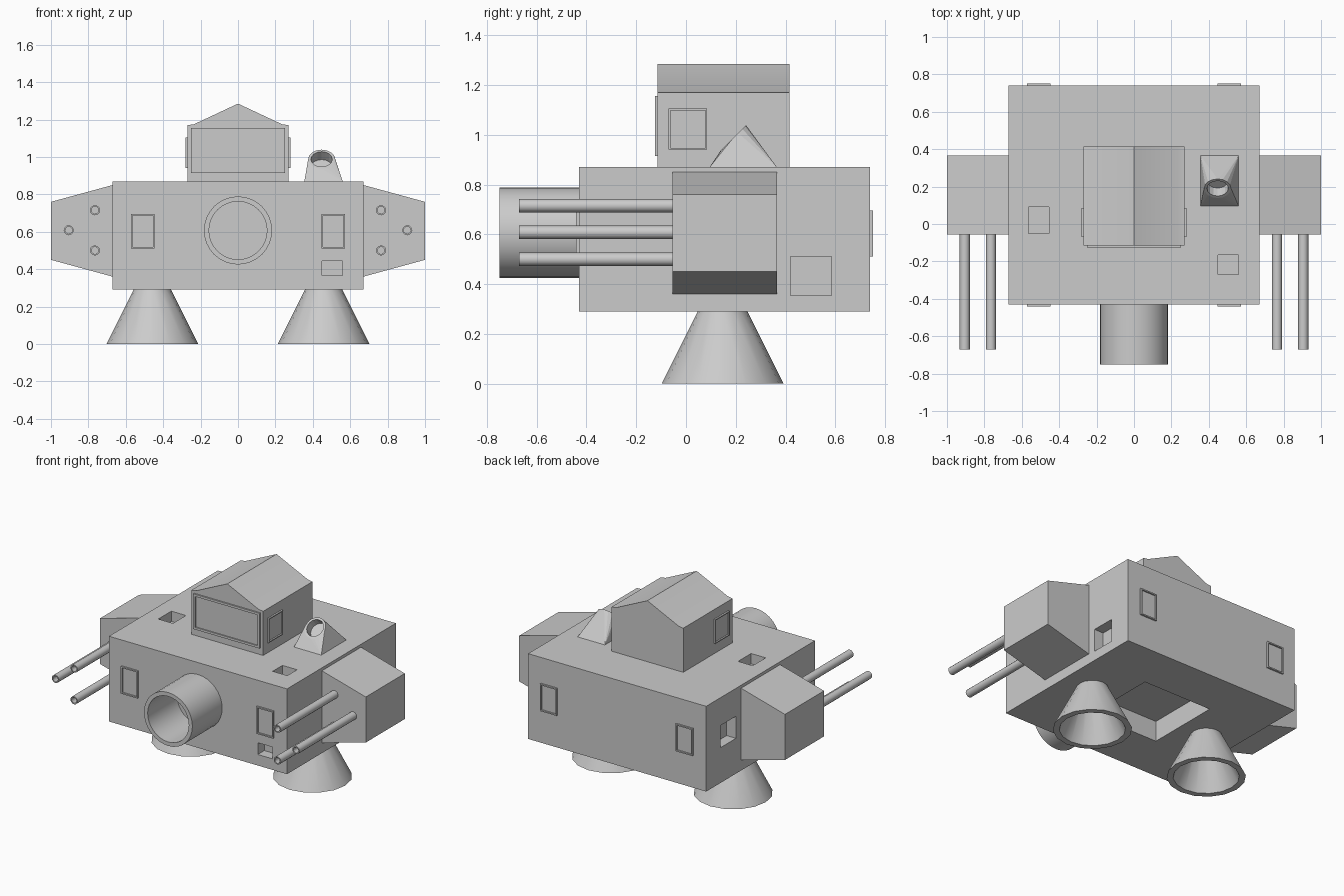
import bpy, bmesh, math
from mathutils import Vector, Matrix

if "Cube" in bpy.data.objects:
    bpy.data.objects.remove(bpy.data.objects["Cube"])


def finish(name, bm, smooth=False):
    bmesh.ops.recalc_face_normals(bm, faces=bm.faces)
    me = bpy.data.meshes.new(name)
    bm.to_mesh(me)
    bm.free()
    ob = bpy.data.objects.new(name, me)
    bpy.context.collection.objects.link(ob)
    if smooth:
        bpy.ops.object.select_all(action='DESELECT')
        ob.select_set(True)
        bpy.context.view_layer.objects.active = ob
        bpy.ops.object.shade_smooth_by_angle(angle=math.radians(35))
    return ob


def add_box(bm, lo, hi):
    lo, hi = Vector(lo), Vector(hi)
    m = Matrix.Translation((lo + hi) / 2) @ Matrix.Diagonal((*(hi - lo), 1))
    bmesh.ops.create_cube(bm, size=1, matrix=m)


def sink(bm, face, rim, depth):
    """Inset a face and push the middle inward."""
    bm.normal_update()
    n = face.normal.copy()
    bmesh.ops.inset_individual(bm, faces=[face], thickness=rim)
    inner = bmesh.ops.extrude_discrete_faces(bm, faces=[face])['faces'][0]
    bmesh.ops.translate(bm, vec=-n * depth, verts=inner.verts)


def framed_panel(name, lo, hi, normal, rim, depth):
    bm = bmesh.new()
    add_box(bm, lo, hi)
    bm.normal_update()
    face = max(bm.faces, key=lambda f: f.normal.dot(Vector(normal)))
    sink(bm, face, rim, depth)
    return finish(name, bm)


def prism(name, pts, y0, y1, smooth=False):
    """Extrude an x-z outline along y."""
    bm = bmesh.new()
    f = bm.faces.new([bm.verts.new((x, y0, z)) for x, z in pts])
    ext = bmesh.ops.extrude_face_region(bm, geom=[f])
    bmesh.ops.translate(bm, vec=(0, y1 - y0, 0),
                        verts=[v for v in ext['geom'] if isinstance(v, bmesh.types.BMVert)])
    return finish(name, bm, smooth)


def lathe(name, profile, seg, matrix):
    """Turn (radius, height) points around local z, closing both ends."""
    bm = bmesh.new()
    rings = [[bm.verts.new(matrix @ Vector((r * math.cos(2 * math.pi * i / seg),
                                            r * math.sin(2 * math.pi * i / seg), h)))
              for i in range(seg)] for r, h in profile]
    for a, b in zip(rings, rings[1:]):
        for i in range(seg):
            j = (i + 1) % seg
            bm.faces.new((a[i], a[j], b[j], b[i]))
    bm.faces.new(rings[0])
    bm.faces.new(rings[-1])
    return finish(name, bm, True)


# Hull with recessed ports
bm = bmesh.new()
add_box(bm, (-.67, -.43, .29), (.67, .74, .87))
hull = finish("hull", bm)
bm = bmesh.new()
for lo, hi in [((-.565, -.05, .80), (-.455, .09, .95)),    # top left port
               ((.45, -.27, .80), (.56, -.165, .95)),      # top right port
               ((.45, -.5, .365), (.56, -.36, .445)),      # front port
               ((.60, .42, .355), (.75, .585, .51)),       # right port
               ((-.75, .42, .53), (-.60, .585, .68)),      # left port
               ((-.26, -.10, .2), (.26, .415, .43))]:      # belly bay
    add_box(bm, lo, hi)
cutter = finish("port_cutter", bm)
cutter.hide_render = True
cutter.display_type = 'WIRE'
mod = hull.modifiers.new("ports", 'BOOLEAN')
mod.operation, mod.solver, mod.object = 'DIFFERENCE', 'EXACT', cutter

# Cabin with pitched roof, and its windows
prism("cabin", [(-.27, .87), (.27, .87), (.27, 1.17), (.235, 1.175), (0, 1.285),
                (-.235, 1.175), (-.27, 1.17)], -.115, .415, True)
framed_panel("cabin_windscreen", (-.25, -.125, .915), (.25, -.11, 1.155), (0, -1, 0), .022, .008)

# Big front barrel
forward = Matrix.Rotation(math.pi / 2, 4, 'X')
lathe("main_barrel", [(.182, 0), (.182, .325), (.155, .325), (.155, .01)], 32,
      Matrix.Translation((0, -.425, .607)) @ forward)

for s, side in ((1, "right"), (-1, "left")):
    # Cabin side window
    xs = sorted((s * .265, s * .281))
    framed_panel(f"cabin_window_{side}", (xs[0], -.07, .94), (xs[1], .085, 1.105),
                 (s, 0, 0), .01, .01)
    # Side pod and its gun tubes
    prism(f"side_pod_{side}", [(s * .67, .36), (s * 1, .45), (s * 1, .76), (s * .67, .85)],
          -.055, .365)
    for i, (x, z) in enumerate([(.765, .715), (.765, .5), (.905, .608)]):
        lathe(f"gun_tube_{side}_{i + 1}", [(.027, 0), (.027, .615), (.019, .615), (.019, .05)],
              12, Matrix.Translation((s * x, -.055, z)) @ forward)
    # Hollow flared thruster
    lathe(f"thruster_{side}", [(.1, .29), (.245, 0), (.205, 0), (.075, .28)], 16,
          Matrix.Translation((s * .458, .147, 0)))
    # Framed hull windows, front and back
    for d, y, end in ((-1, -.43, "front"), (1, .74, "back")):
        ys = sorted((y - d * .005, y + d * .012))
        framed_panel(f"hull_window_{end}_{side}", (s * .51 - .063, ys[0], .51),
                     (s * .51 + .063, ys[1], .695), (0, d, 0), .012, .01)

# Slanted vent: square base lofted to a tilted ring
bm = bmesh.new()
tilt = Matrix.Translation((.447, .19, .988)) @ Matrix.Rotation(math.radians(45), 4, 'X')
bmesh.ops.create_circle(bm, segments=16, radius=.072, matrix=tilt)
ring = set(bm.verts)
for x in (.355, .56):
    for y in (.095, .365):
        bm.verts.new((x, y, .87))
bmesh.ops.convex_hull(bm, input=list(bm.verts))
caps = [f for f in bm.faces if all(v in ring for v in f.verts)]
mouth = caps[0] if len(caps) == 1 else bmesh.ops.dissolve_faces(bm, faces=caps)['region'][0]
bmesh.ops.recalc_face_normals(bm, faces=bm.faces)
sink(bm, mouth, .015, .06)
finish("slanted_vent", bm)
